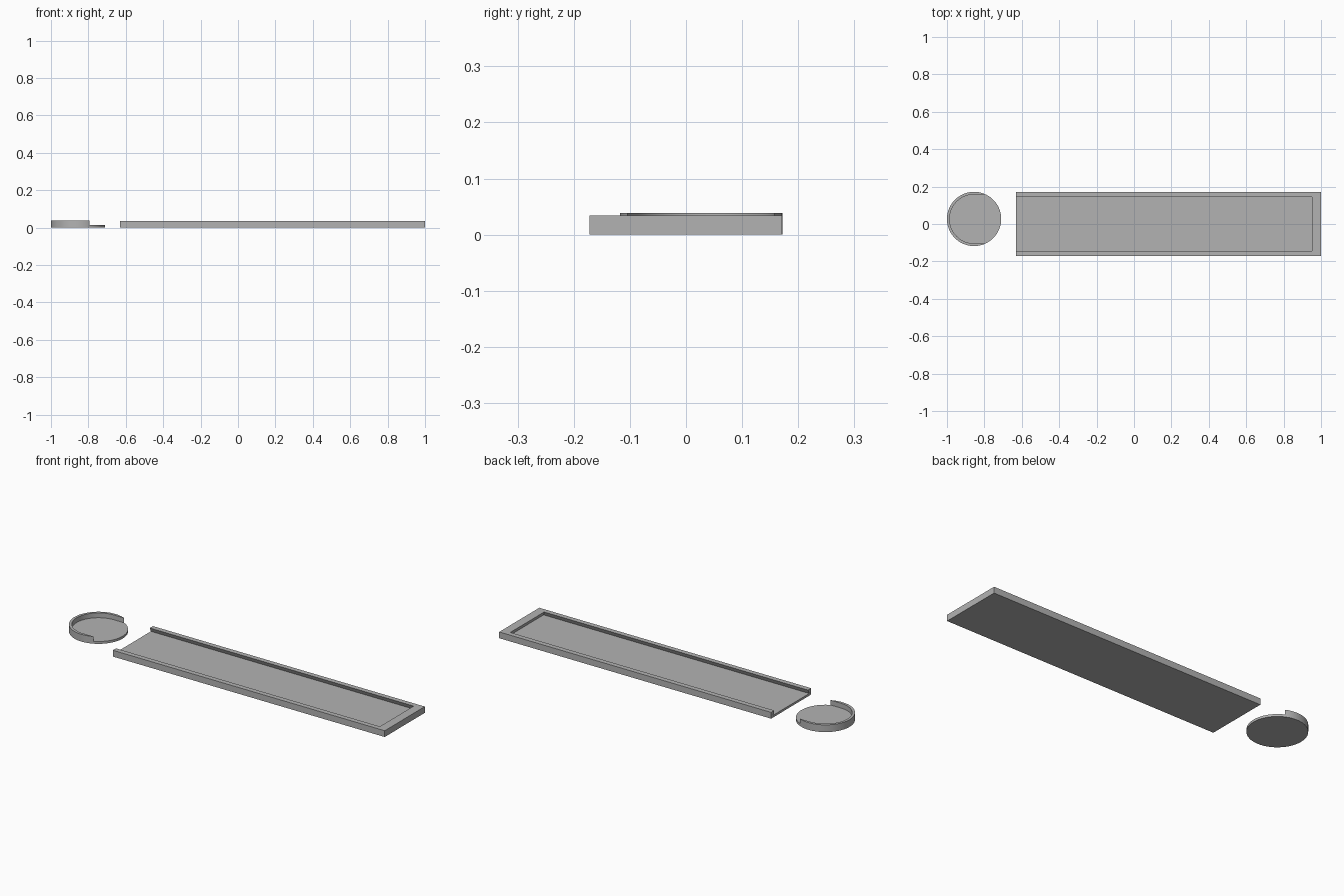
import bpy, bmesh, math

if "Cube" in bpy.data.objects:
    bpy.data.objects.remove(bpy.data.objects["Cube"], do_unlink=True)

grey = bpy.data.materials.new("plain grey")
grey.use_nodes = True
grey.diffuse_color = (0.45, 0.45, 0.45, 1)
grey.node_tree.nodes["Principled BSDF"].inputs["Base Color"].default_value = grey.diffuse_color


def prism(name, lower, upper, z0, z1):
    """Solid between two matching outlines at two heights."""
    bm = bmesh.new()
    low = [bm.verts.new((x, y, z0)) for x, y in lower]
    top = [bm.verts.new((x, y, z1)) for x, y in upper]
    bm.faces.new(low[::-1])
    bm.faces.new(top)
    for i in range(len(low)):
        j = (i + 1) % len(low)
        bm.faces.new((low[i], low[j], top[j], top[i]))
    bmesh.ops.recalc_face_normals(bm, faces=bm.faces[:])
    mesh = bpy.data.meshes.new(name)
    bm.to_mesh(mesh)
    bm.free()
    mesh.materials.append(grey)
    ob = bpy.data.objects.new(name, mesh)
    bpy.context.collection.objects.link(ob)
    return ob


def rect(x0, x1, y0, y1):
    return [(x0, y0), (x1, y0), (x1, y1), (x0, y1)]


def arc(cx, cy, r, start, sweep, n):
    return [(cx + r * math.cos(start + sweep * i / n),
             cy + r * math.sin(start + sweep * i / n)) for i in range(n + 1)]


def carve(body, cutter):
    """Subtract the cutter and discard it."""
    cutter.hide_render = True
    mod = body.modifiers.new("recess", "BOOLEAN")
    mod.operation, mod.solver, mod.object = "DIFFERENCE", "EXACT", cutter
    bpy.ops.object.select_all(action="DESELECT")
    bpy.context.view_layer.objects.active = body
    body.select_set(True)
    bpy.ops.object.modifier_apply(modifier=mod.name)
    bpy.data.objects.remove(cutter, do_unlink=True)


# Long tray, open at one end, with slightly undercut rims
block = rect(-0.63, 1.0, -0.172, 0.171)
tray = prism("tray", block, block, 0, 0.034)
carve(tray, prism("tray_recess", rect(-0.7, 0.962, -0.155, 0.154),
                  rect(-0.7, 0.942, -0.135, 0.134), 0.012, 0.056))

# Round dish with a wall that opens toward the tray
cx, cy = -0.855, 0.027
circle = arc(cx, cy, 0.145, 0, math.tau, 96)[:-1]
dish = prism("round_dish", circle, circle, 0, 0.039)
slot = arc(cx, cy, 0.131, math.pi / 2, math.pi, 48)
slot += [(-0.68, cy - 0.131), (-0.68, cy + 0.131)]
carve(dish, prism("dish_recess", slot, slot, 0.013, 0.06))
bpy.ops.object.shade_smooth_by_angle(angle=math.radians(30))
